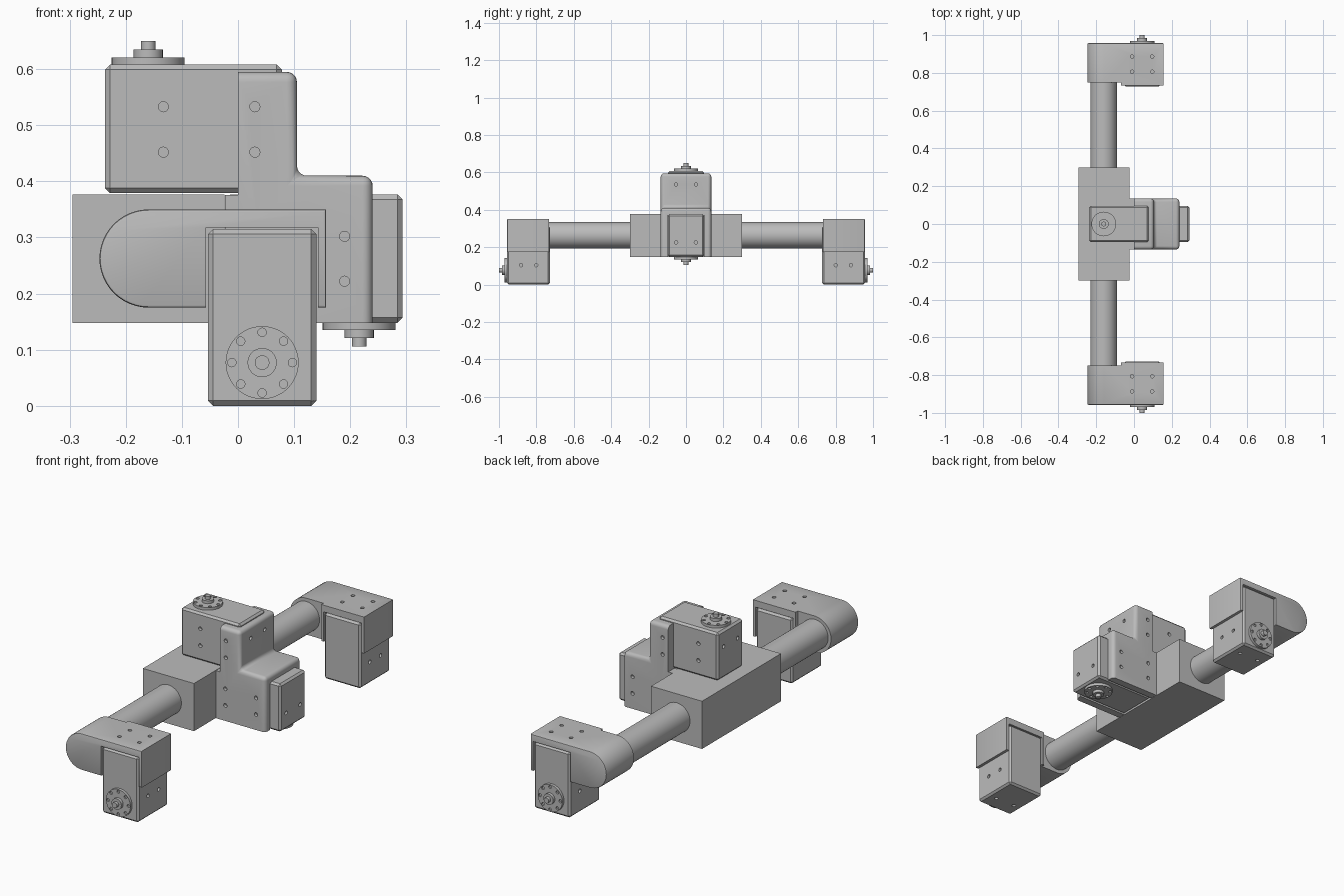
import bpy, bmesh, math
from mathutils import Matrix, Vector

if "Cube" in bpy.data.objects:
    bpy.data.objects.remove(bpy.data.objects["Cube"])

grey = bpy.data.materials.new("neutral_grey")
grey.diffuse_color = (0.5, 0.5, 0.5, 1)
grey.use_nodes = True
grey.node_tree.nodes["Principled BSDF"].inputs["Base Color"].default_value = grey.diffuse_color


def finish(bm, name, matrix=None):
    bmesh.ops.recalc_face_normals(bm, faces=bm.faces)
    me = bpy.data.meshes.new(name)
    bm.to_mesh(me)
    bm.free()
    me.materials.append(grey)
    if matrix:
        me.transform(matrix)
    ob = bpy.data.objects.new(name, me)
    bpy.context.collection.objects.link(ob)
    return ob


def add_box(bm, x, y, z):
    m = Matrix.Translation(((x[0] + x[1]) / 2, (y[0] + y[1]) / 2, (z[0] + z[1]) / 2))
    m = m @ Matrix.Diagonal((x[1] - x[0], y[1] - y[0], z[1] - z[0], 1))
    bmesh.ops.create_cube(bm, size=1, matrix=m)


def add_cyl(bm, centre, axis, r, depth, n=20):
    rot = Vector((0, 0, 1)).rotation_difference(Vector(axis)).to_matrix().to_4x4()
    bmesh.ops.create_cone(bm, cap_ends=True, segments=n, radius1=r, radius2=r,
                          depth=depth, matrix=Matrix.Translation(centre) @ rot)


def prism(points, y0, y1):
    # extrude an x-z profile along y
    bm = bmesh.new()
    face = bm.faces.new([bm.verts.new((x, y0, z)) for x, z in points])
    new = bmesh.ops.extrude_face_region(bm, geom=[face])["geom"]
    bmesh.ops.translate(bm, vec=(0, y1 - y0, 0),
                        verts=[v for v in new if isinstance(v, bmesh.types.BMVert)])
    bmesh.ops.recalc_face_normals(bm, faces=bm.faces)
    return bm


def cut(ob, cutter_bm):
    # subtract a cutter, then discard it
    cutter = finish(cutter_bm, "cutter")
    mod = ob.modifiers.new("cut", "BOOLEAN")
    mod.operation, mod.solver, mod.object = "DIFFERENCE", "EXACT", cutter
    dg = bpy.context.evaluated_depsgraph_get()
    me = bpy.data.meshes.new_from_object(ob.evaluated_get(dg))
    ob.modifiers.clear()
    ob.data = me
    bpy.data.objects.remove(cutter)


HOLE = 0.009


def servo(name, matrix):
    # body: output axis is local z through the origin
    bm = bmesh.new()
    add_box(bm, (-0.077, 0.238), (-0.0965, 0.0965), (-0.229, 0))
    bmesh.ops.bevel(bm, geom=bm.edges[:], offset=0.009, segments=1, affect="EDGES")
    body = finish(bm, name + "_body")
    holes = bmesh.new()
    for s in (-1, 1):
        for z in (-0.075, -0.156):
            add_cyl(holes, (0.027, s * 0.0965, z), (0, 1, 0), HOLE, 0.03)
        add_cyl(holes, (-0.077, s * 0.053, -0.078), (1, 0, 0), HOLE, 0.03)
    cut(body, holes)
    body.data.transform(matrix)
    # round output flange with a ring of bolt holes
    bm = bmesh.new()
    add_cyl(bm, (0, 0, 0.005), (0, 0, 1), 0.065, 0.016, 48)
    flange = finish(bm, name + "_flange")
    holes = bmesh.new()
    for i in range(8):
        a = i * math.pi / 4
        add_cyl(holes, (0.054 * math.cos(a), 0.054 * math.sin(a), 0.013), (0, 0, 1), 0.0075, 0.014, 16)
    cut(flange, holes)
    flange.data.transform(matrix)
    # hub and shaft
    bm = bmesh.new()
    add_cyl(bm, (0, 0, 0.0165), (0, 0, 1), 0.026, 0.021, 32)
    add_cyl(bm, (0, 0, 0.031), (0, 0, 1), 0.013, 0.023, 24)
    finish(bm, name + "_hub", matrix)


def frame(x, y, z, origin):
    m = Matrix((x, y, z)).transposed().to_4x4()
    m.translation = origin
    return m


# central block
bm = bmesh.new()
add_box(bm, (-0.295, -0.024), (-0.3, 0.3), (0.148, 0.377))
finish(bm, "central_block")

# stepped bracket that holds the two middle servos
bm = prism([(-0.023, 0.148), (0.24, 0.148), (0.24, 0.41), (0.105, 0.41),
            (0.105, 0.595), (0, 0.595), (0, 0.376), (-0.023, 0.376)], -0.135, 0.135)
rounded = []
for e in bm.edges:
    a, b = e.verts
    mid = (a.co + b.co) / 2
    if mid.z > 0.15 and mid.x > 0.01:
        rounded.append(e)
bmesh.ops.bevel(bm, geom=rounded, offset=0.018, segments=5, profile=0.5, affect="EDGES")
bracket = finish(bm, "stepped_bracket")
slot = bmesh.new()
add_box(slot, (-0.05, 0.3), (-0.099, 0.099), (0.1, 0.37))
cut(bracket, slot)
holes = bmesh.new()
for s in (-1, 1):
    for x, z in ((0.03, 0.533), (0.03, 0.452), (0.027, 0.302),
                 (0.027, 0.222), (0.19, 0.302), (0.19, 0.222)):
        add_cyl(holes, (x, s * 0.135, z), (0, 1, 0), HOLE, 0.03)
    add_cyl(holes, (0.105, s * 0.053, 0.535), (1, 0, 0), HOLE, 0.03)
cut(bracket, holes)

# middle servos: one facing up, one facing down
X, Y, Z = Vector((1, 0, 0)), Vector((0, 1, 0)), Vector((0, 0, 1))
servo("upper_servo", frame(X, Y, Z, (-0.16, 0, 0.608)))
servo("lower_servo", frame(-X, Y, -Z, (0.216, 0, 0.148)))

# both ends: tube, arm and outward facing servo
for s, side in ((-1, "front"), (1, "back")):
    bm = bmesh.new()
    add_cyl(bm, (-0.161, s * 0.54, 0.2635), (0, 1, 0), 0.0705, 0.52, 48)
    finish(bm, side + "_tube")

    # arm with a half-round end
    pts = [(0.157, 0.175), (0.157, 0.35)]
    for i in range(25):
        a = math.pi / 2 + math.pi * i / 24
        pts.append((-0.1595 + 0.0875 * math.cos(a), 0.2625 + 0.0875 * math.sin(a)))
    bm = prism(pts, s * 0.748, s * 0.957)
    rim = [e for e in bm.edges if all(abs(v.co.y) > 0.95 for v in e.verts)]
    bmesh.ops.bevel(bm, geom=rim, offset=0.005, segments=2, profile=0.5, affect="EDGES")
    arm = finish(bm, side + "_arm")
    bm = bmesh.new()
    ya, yb = sorted((s * 0.732, s * 0.748))
    add_box(bm, (-0.07, 0.157), (ya, yb), (0.175, 0.35))
    pad = finish(bm, side + "_arm_inner_pad")

    # notch for the servo, and screw holes on top
    for part in (arm, pad):
        notch = bmesh.new()
        ya, yb = sorted((s * 0.7, s * 1.0))
        add_box(notch, (-0.057, 0.143), (ya, yb), (0.1, 0.318))
        cut(part, notch)
    holes = bmesh.new()
    for x in (-0.01, 0.096):
        for y in (0.886, 0.806):
            add_cyl(holes, (x, s * y, 0.35), (0, 0, 1), HOLE, 0.03)
    cut(arm, holes)

    servo(side + "_servo", frame(Z, s * X, s * Y, (0.043, s * 0.957, 0.077)))

# smooth the curved faces, keep edges crisp
for ob in bpy.context.scene.objects:
    ob.select_set(ob.type == "MESH")
    bpy.context.view_layer.objects.active = ob
bpy.ops.object.shade_smooth_by_angle(angle=math.radians(30))
